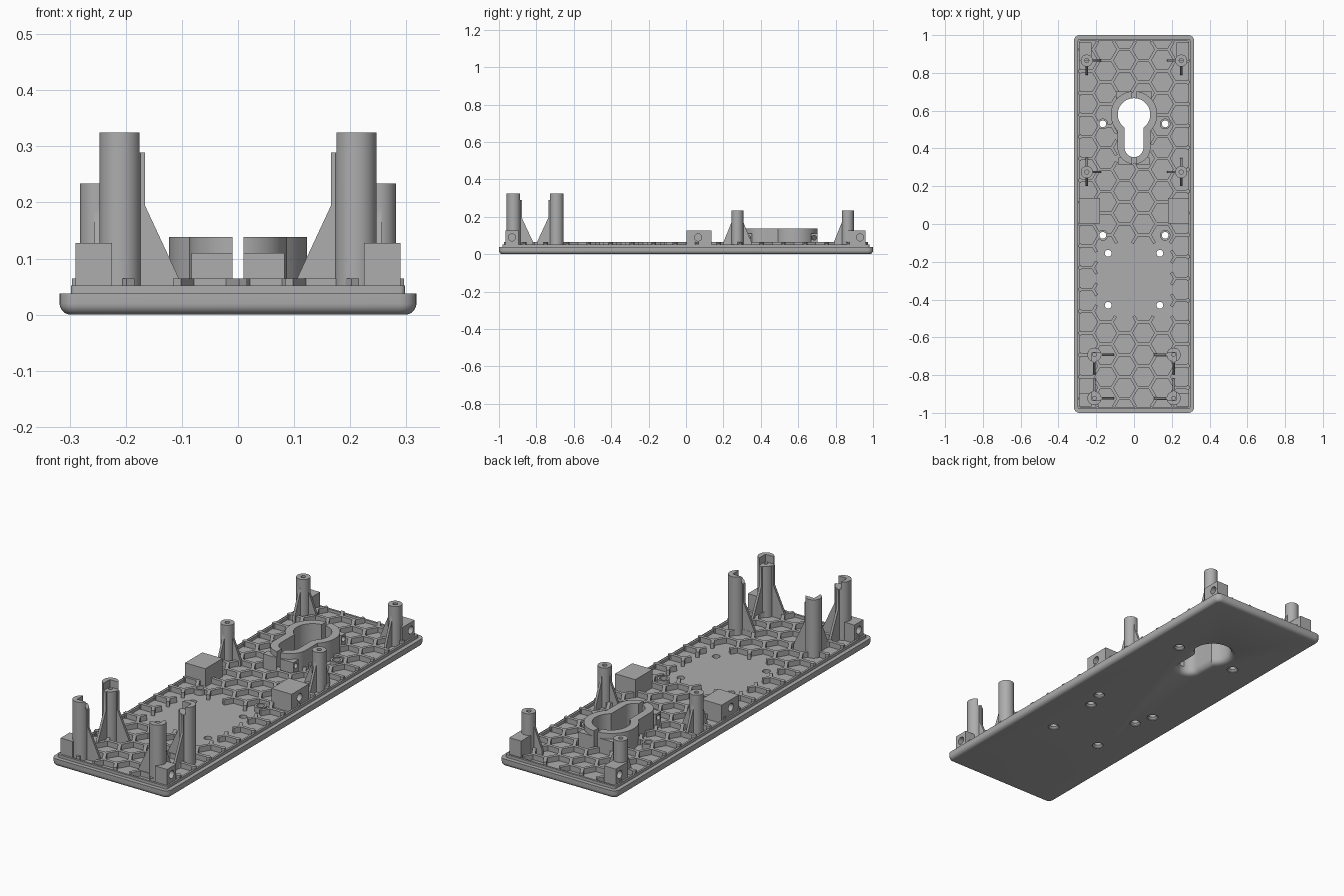
import bpy, bmesh
from math import sin, cos, pi, asin, radians, hypot
from mathutils import Vector, Matrix

if "Cube" in bpy.data.objects:
    bpy.data.objects.remove(bpy.data.objects["Cube"])

grey = bpy.data.materials.new("light grey plastic")
grey.use_nodes = True
COLOUR = (0.42, 0.42, 0.42, 1)
grey.diffuse_color = COLOUR
grey.node_tree.nodes["Principled BSDF"].inputs["Base Color"].default_value = COLOUR

FLOOR, RIB_TOP, SINK = 0.038, 0.064, 0.03


def finish(name, bm):
    bmesh.ops.recalc_face_normals(bm, faces=bm.faces)
    mesh = bpy.data.meshes.new(name)
    bm.to_mesh(mesh)
    bm.free()
    mesh.materials.append(grey)
    obj = bpy.data.objects.new(name, mesh)
    bpy.context.collection.objects.link(obj)
    return obj


def loft(name, rings, closed=False):
    """Skin equal rings of points; cap the ends or close into a loop."""
    bm = bmesh.new()
    loops = [[bm.verts.new(p) for p in ring] for ring in rings]
    n = len(loops[0])
    pairs = list(zip(loops, loops[1:])) + ([(loops[-1], loops[0])] if closed else [])
    for a, b in pairs:
        for i in range(n):
            j = (i + 1) % n
            bm.faces.new((a[i], a[j], b[j], b[i]))
    if not closed:
        bm.faces.new(loops[0])
        bm.faces.new(loops[-1])
    return finish(name, bm)


def box(name, x, y, z):
    x, y = sorted(x), sorted(y)
    return loft(name, [[(x[0], y[0], h), (x[1], y[0], h), (x[1], y[1], h), (x[0], y[1], h)]
                       for h in z])


def rod(name, centre, axis, profile, n=32):
    """Turned part: profile is (distance along axis, radius) pairs."""
    turn = Vector((0, 0, 1)).rotation_difference(Vector(axis)).to_matrix()
    return loft(name, [[Vector(centre) + turn @ Vector((r * cos(2 * pi * i / n),
                r * sin(2 * pi * i / n), d)) for i in range(n)] for d, r in profile])


def cut(obj, *cutters):
    for c in cutters:
        mod = obj.modifiers.new("cut", "BOOLEAN")
        mod.operation, mod.solver, mod.object = "DIFFERENCE", "EXACT", c
        bpy.context.view_layer.objects.active = obj
        bpy.ops.object.modifier_apply(modifier=mod.name)
        bpy.data.objects.remove(c)


def rounded_rect(inset, z, n=6):
    r = max(0.03 - inset, 0.008)
    pts = []
    for k, (sx, sy) in enumerate([(1, 1), (-1, 1), (-1, -1), (1, -1)]):
        cx, cy = sx * (0.318 - inset - r), sy * (1 - inset - r)
        for i in range(n + 1):
            a = pi / 2 * (k + i / n)
            pts.append((cx + r * cos(a), cy + r * sin(a), z))
    return pts


def keyhole(offset, z, n=40):
    r, w = 0.086 + offset, 0.05 + offset
    t = asin(w / r)
    arc = [-pi / 2 + t + (2 * pi - 2 * t) * i / n for i in range(n + 1)]
    pts = [(r * cos(a), 0.58 + r * sin(a), z) for a in arc]
    m = n // 2
    return pts + [(w * cos(pi + pi * i / m), 0.404 + w * sin(pi + pi * i / m), z)
                  for i in range(m + 1)]


# Base plate: rounded underside, step and thin lip
round_edge = [(0.02 * (1 - sin(a)), 0.02 * (1 - cos(a))) for a in
              [pi / 2 * i / 6 for i in range(7)]]
lip = [(0, 0.038), (0.02, 0.038), (0.02, 0.052), (0.03, 0.052), (0.03, FLOOR)]
plate = loft("base_plate", [rounded_rect(i, z) for i, z in round_edge + lip])

# Keyhole opening with a rounded lower edge, and screw holes with countersinks
opening = [(0.026, -0.01), (0.024, 0), (0.012, 0.004), (0.004, 0.012), (0, 0.024), (0, 0.2)]
cut(plate, loft("opening_cutter", [keyhole(o, z) for o, z in opening]))
screws = [(s * x, y) for s in (-1, 1)
          for x, y in ((0.165, 0.53), (0.165, -0.06), (0.137, -0.155), (0.137, -0.43))]
for x, y in screws:
    cut(plate, rod("screw_cutter", (x, y, 0), (0, 0, 1),
                   [(-0.01, 0.026), (0.004, 0.026), (0.012, 0.018), (0.2, 0.018)]))
    if abs(x) > 0.15:
        boss = rod("screw_boss", (x, y, 0), (0, 0, 1), [(SINK, 0.028), (RIB_TOP, 0.028)])
        cut(boss, rod("boss_cutter", (x, y, 0), (0, 0, 1), [(0, 0.018), (0.1, 0.018)]))


# Honeycomb stiffening ribs, left out over the pad, keyhole and screws
def ribbed(p):
    if abs(p.x) > 0.288 or abs(p.y) > 0.965:
        return False
    if abs(p.x) < 0.2 and -0.49 < p.y < -0.1:
        return False
    if abs(p.x) < 0.095 and 0.32 < p.y < 0.7 or hypot(p.x, p.y - 0.58) < 0.115:
        return False
    return all(hypot(p.x - x, p.y - y) > 0.026 for x, y in screws)


side, half = 0.0667, 0.008
edges = {}
for col in range(-4, 4):
    for row in range(-10, 11):
        c = Vector(((col + 0.5) * 1.5 * side, (row + 0.5 * (col % 2)) * side * 3 ** 0.5))
        corner = [c + side * Vector((cos(pi / 3 * k), sin(pi / 3 * k))) for k in range(6)]
        for k in range(6):
            a, b = corner[k], corner[(k + 1) % 6]
            m = (a + b) / 2
            edges[(round(m.x, 3), round(m.y, 3))] = (a, b)
bm = bmesh.new()
for a, b in edges.values():
    inside = [t / 20 for t in range(21) if ribbed(a.lerp(b, t / 20))]
    if len(inside) < 3:
        continue
    p, q = a.lerp(b, inside[0]), a.lerp(b, inside[-1])
    d = (b - a).normalized()
    mid, length = (p + q) / 2, (q - p).length + half
    place = (Matrix.Translation((mid.x, mid.y, (SINK + RIB_TOP) / 2))
             @ Matrix.Rotation(Vector((1, 0)).angle_signed(d) * -1, 4, "Z")
             @ Matrix.Diagonal((length, 2 * half, RIB_TOP - SINK, 1)))
    bmesh.ops.create_cube(bm, size=1, matrix=place)
finish("honeycomb_ribs", bm)

# Split collar round the keyhole
collar = loft("keyhole_collar", [keyhole(0.037, SINK), keyhole(0.037, 0.138),
                                 keyhole(0, 0.138), keyhole(0, SINK)], closed=True)
cut(collar, box("split_cutter", (-0.01, 0.01), (0.2, 0.8), (FLOOR, 0.2)))


def gusset(x, y, direction, r, reach, shoulder, top):
    """Upright web with a sloping foot, running out from a post."""
    d = Vector((*direction, 0))
    n = Vector((-d.y, d.x, 0)) * 0.006
    outline = [(r * 0.6, SINK), (reach, SINK), (reach, RIB_TOP), (r + 0.007, shoulder),
               (r + 0.007, top), (r * 0.6, top)]
    rings = [[Vector((x, y, z)) + d * u + n * s for u, z in outline] for s in (-1, 1)]
    loft("post_gusset", rings)


for s in (-1, 1):
    # Clamp lugs at both ends of the collar, drilled crosswise
    for outer, y in ((0.083, (0.312, 0.352)), (0.095, (0.668, 0.702))):
        lug = box("clamp_lug", (s * 0.01, s * outer), y, (SINK, 0.11))
        cut(lug, rod("lug_cutter", (-0.2, sum(y) / 2, 0.088), (1, 0, 0),
                     [(0, 0.013), (0.4, 0.013)], 20))

    # Side fixing blocks with blind screw holes
    for inner, y, hole in ((0.225, (-0.965, -0.895), -0.93), (0.18, (0.003, 0.137), 0.065),
                           (0.225, (0.865, 0.96), 0.93)):
        block = box("side_block", (s * inner, s * 0.29), y, (SINK, 0.128))
        cut(block, rod("block_cutter", (s * 0.3, hole, 0.09), (-s, 0, 0),
                       [(0, 0.019), (0.05, 0.019)], 24))

    # Tall front posts: corner seats open towards the middle of the four
    for y, into in ((-0.922, 1), (-0.692, -1)):
        x = s * 0.21
        post = rod("front_post", (x, y, 0), (0, 0, 1), [(SINK, 0.037), (0.325, 0.037)])
        cut(post, box("seat_cutter", (x + s * 0.012, x - s * 0.1),
                      (y - into * 0.012, y + into * 0.1), (0.289, 0.4)),
            rod("post_cutter", (x, y, 0), (0, 0, 1), [(0.2, 0.01), (0.4, 0.01)], 16))
        gusset(x, y, (-s, 0), 0.037, 0.105, 0.195, 0.289)
        gusset(x, y, (0, into), 0.037, 0.105, 0.195, 0.289)

    # Short rear posts
    for y, ways in ((0.275, (1, -1)), (0.865, (-1,))):
        x = s * 0.25
        post = rod("rear_post", (x, y, 0), (0, 0, 1), [(SINK, 0.032), (0.234, 0.032)])
        cut(post, rod("post_cutter", (x, y, 0), (0, 0, 1), [(0.12, 0.011), (0.3, 0.011)], 16))
        gusset(x, y, (-s, 0), 0.025, 0.075, 0.17, 0.19)
        for w in ways:
            gusset(x, y, (0, w), 0.025, 0.075, 0.17, 0.19)

# Smooth the round parts and keep the edges crisp
bpy.ops.object.select_all(action="DESELECT")
for obj in bpy.context.collection.objects:
    if obj.type == "MESH":
        obj.select_set(True)
        bpy.context.view_layer.objects.active = obj
bpy.ops.object.shade_smooth_by_angle(angle=radians(30))
